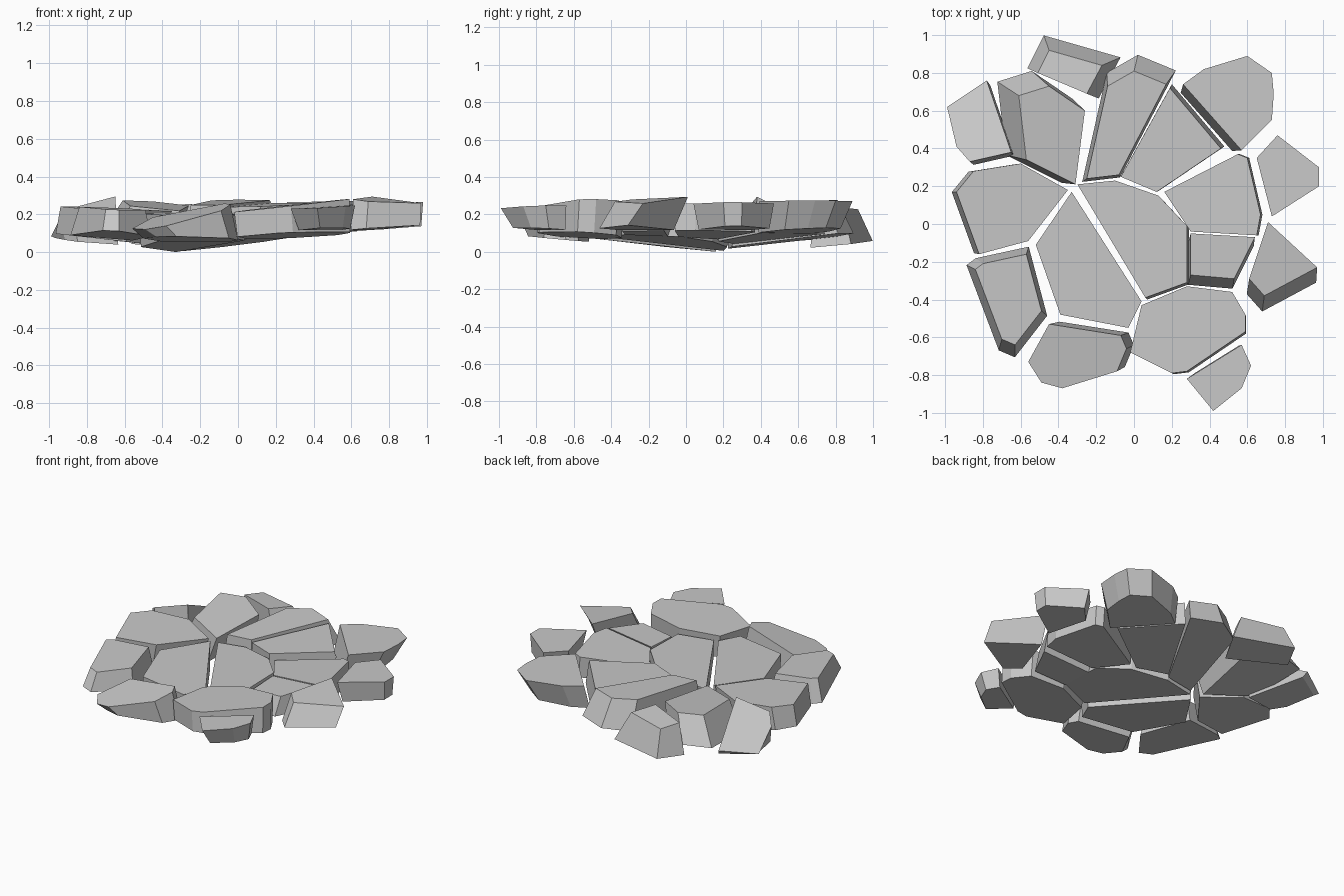
import bpy
import bmesh
from mathutils import Vector

# Remove the default object
default_cube = bpy.data.objects.get("Cube")
if default_cube:
    bpy.data.objects.remove(default_cube, do_unlink=True)

# Single stone colour
stone_grey = bpy.data.materials.new("stone_grey")
stone_grey.use_nodes = True
grey = (.58, .58, .58, 1)
stone_grey.diffuse_color = grey
stone_grey.node_tree.nodes["Principled BSDF"].inputs["Base Color"].default_value = grey

# Lowest point of the shallow bowl that all undersides follow
bowl_middle = Vector((-.25, .12))


def stone(name, outline, height, tilt=(0, 0), grow=1, shift=(0, 0), lift=0):
    """Flat-faced slab: a tilted top outline joined to a scaled, shifted underside."""
    points = [Vector(point) for point in outline]
    centre = sum(points, Vector((0, 0))) / len(points)
    tilt, shift = Vector(tilt), Vector(shift)
    reach = centre - bowl_middle
    distance = reach.length
    bowl_height = .01 + .14 * distance - .03 * distance ** 2 + lift
    bowl_slope = reach.normalized() * (.14 - .06 * distance)

    bm = bmesh.new()
    upper, lower = [], []
    for point in points:
        offset = point - centre
        top_height = height + tilt.dot(offset)
        foot_offset = offset * grow + shift
        foot = centre + foot_offset
        foot_height = bowl_height + bowl_slope.dot(foot_offset)
        # Steep slabs thin out to an edge
        foot_height = max(min(foot_height, top_height - .01), 0)
        upper.append(bm.verts.new((point.x, point.y, top_height)))
        lower.append(bm.verts.new((foot.x, foot.y, foot_height)))

    # Top, underside and the ring of side faces
    bm.faces.new(upper)
    bm.faces.new(lower)
    for i in range(len(points)):
        j = (i + 1) % len(points)
        bm.faces.new((upper[i], lower[i], lower[j], upper[j]))
    bmesh.ops.recalc_face_normals(bm, faces=bm.faces)

    mesh = bpy.data.meshes.new(name)
    bm.to_mesh(mesh)
    bm.free()
    mesh.materials.append(stone_grey)
    slab = bpy.data.objects.new(name, mesh)
    bpy.context.collection.objects.link(slab)


# Middle slabs
stone("centre_slab",
      [(-.3, .21), (-.1, .23), (.13, .15), (.28, -.01), (.28, -.31), (.06, -.39)],
      height=.21, tilt=(.06, .02), grow=1, shift=(.01, -.01))
stone("centre_left_slab",
      [(-.33, .17), (.04, -.41), (-.03, -.55), (-.39, -.48), (-.52, -.11)],
      height=.2, tilt=(0, .02), grow=.98, lift=-.015)
stone("centre_right_slab",
      [(.16, .17), (.55, .37), (.6, .35), (.67, .05), (.65, -.06), (.3, -.04)],
      height=.24, tilt=(.1, 0), grow=1, shift=(.01, 0))
stone("centre_right_step",
      [(.3, -.05), (.64, -.07), (.53, -.29), (.3, -.27)],
      height=.23, tilt=(.1, .05), grow=1.02, shift=(-.01, -.05))

# Back slabs
stone("back_centre_slab",
      [(-.14, .73), (0, .81), (.17, .74), (-.08, .26), (-.25, .24)],
      height=.265, tilt=(0, .05), grow=1.18, shift=(.01, .04), lift=-.01)
stone("back_centre_wedge",
      [(.19, .72), (.46, .4), (.12, .17), (-.07, .25)],
      height=.25, tilt=(.03, .03), grow=1.03, shift=(.01, .01))
stone("back_left_slab",
      [(-.61, .68), (-.45, .73), (-.26, .6), (-.31, .21), (-.57, .34)],
      height=.25, tilt=(-.06, .08), grow=1.14, shift=(-.09, .05))
stone("back_outer_slab",
      [(-.45, .92), (-.17, .84), (-.25, .69), (-.51, .8)],
      height=.24, tilt=(0, -.12), grow=1.45, shift=(.02, .03), lift=-.055)
stone("back_right_slab",
      [(.26, .74), (.37, .82), (.6, .89), (.73, .8), (.74, .69), (.73, .55), (.57, .39)],
      height=.27, tilt=(.02, 0), grow=.88, shift=(-.05, -.04))

# Left slabs
stone("left_back_slab",
      [(-.99, .62), (-.78, .76), (-.65, .38), (-.87, .33), (-.94, .41)],
      height=.18, tilt=(.35, -.38), grow=.98, shift=(.02, -.02), lift=-.03)
stone("left_slab",
      [(-.94, .17), (-.85, .28), (-.6, .32), (-.35, .18), (-.56, -.09), (-.82, -.16)],
      height=.23, tilt=(-.04, .02), grow=.98, shift=(-.03, 0))
stone("left_front_slab",
      [(-.84, -.24), (-.8, -.21), (-.57, -.16), (-.49, -.46), (-.63, -.64), (-.7, -.61)],
      height=.23, tilt=(-.04, .02), grow=1.22, shift=(-.01, -.01))

# Front slabs
stone("front_left_slab",
      [(-.45, -.53), (-.07, -.59), (-.04, -.66), (-.09, -.78),
       (-.38, -.87), (-.49, -.84), (-.56, -.73)],
      height=.185, tilt=(.22, .18), grow=.96, shift=(.05, .02), lift=-.035)
stone("front_right_slab",
      [(.04, -.43), (.28, -.33), (.52, -.36), (.59, -.48),
       (.59, -.57), (.28, -.78), (.2, -.79), (-.02, -.68)],
      height=.25, tilt=(.11, .01), grow=.98, shift=(.01, -.01), lift=-.02)
stone("front_outer_slab",
      [(.28, -.82), (.57, -.64), (.62, -.75), (.57, -.87), (.42, -.99)],
      height=.24, tilt=(.05, .02), grow=.8, shift=(0, .03), lift=-.01)

# Right slabs
stone("right_slab",
      [(.71, .01), (.97, -.23), (.69, -.38), (.61, -.29)],
      height=.275, tilt=(-.07, .07), grow=1.02, shift=(-.01, -.08))
stone("right_back_slab",
      [(.76, .47), (.98, .3), (.98, .2), (.73, .04), (.65, .35)],
      height=.26, tilt=(.03, 0), grow=.88, shift=(.01, 0))
